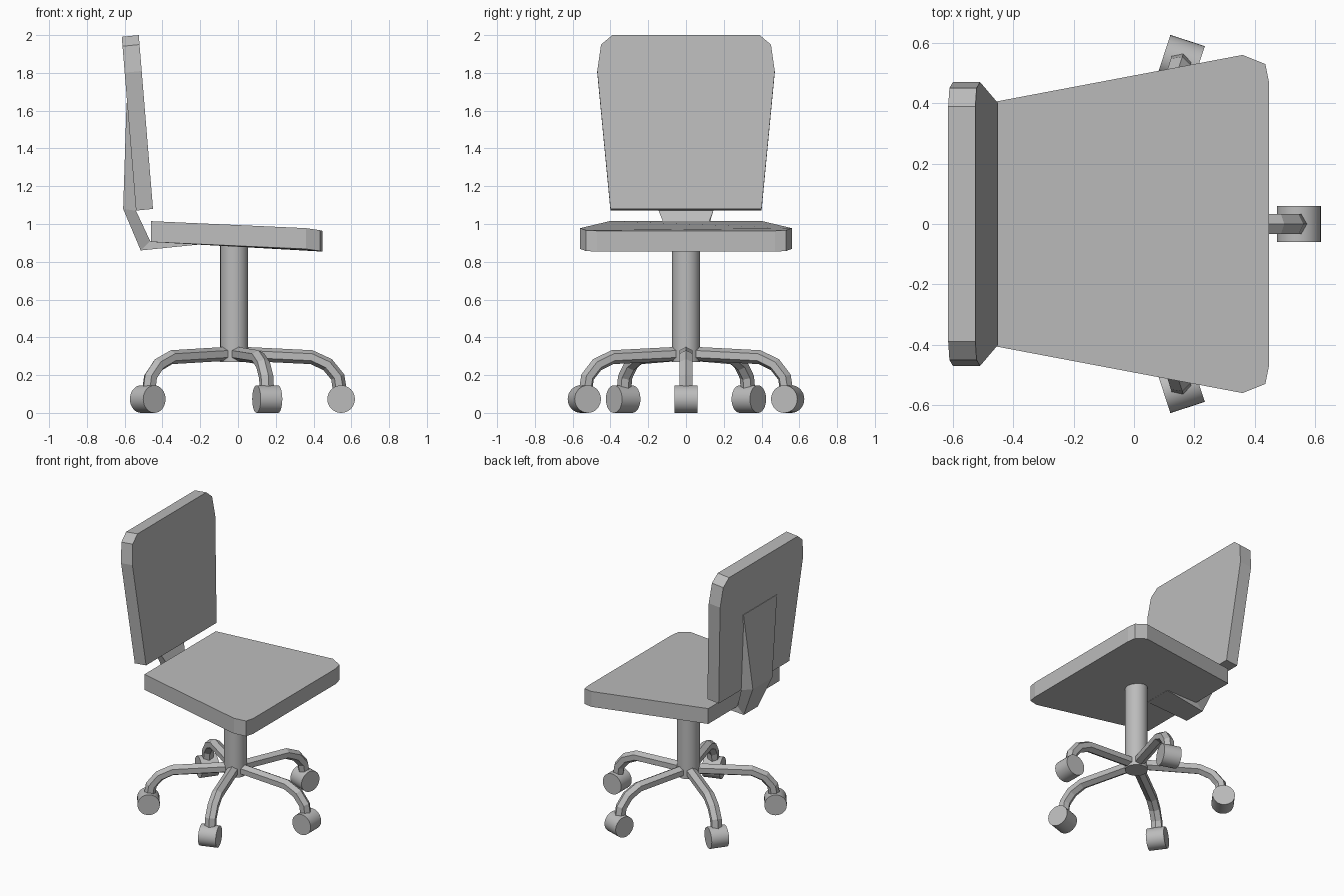
import bpy, bmesh, math
from mathutils import Vector, Matrix

cube = bpy.data.objects.get("Cube")
if cube:
    bpy.data.objects.remove(cube)

grey = bpy.data.materials.new("plain grey")
grey.use_nodes = True
COLOUR = (0.5, 0.5, 0.5, 1)
grey.diffuse_color = COLOUR
grey.node_tree.nodes["Principled BSDF"].inputs["Base Color"].default_value = COLOUR

AXIS_X = -0.02  # centre of the pedestal


def make(name, bm, smooth=False):
    bmesh.ops.recalc_face_normals(bm, faces=bm.faces)
    mesh = bpy.data.meshes.new(name)
    bm.to_mesh(mesh)
    bm.free()
    mesh.materials.append(grey)
    obj = bpy.data.objects.new(name, mesh)
    bpy.context.collection.objects.link(obj)
    if smooth:
        bpy.ops.object.select_all(action='DESELECT')
        bpy.context.view_layer.objects.active = obj
        obj.select_set(True)
        bpy.ops.object.shade_smooth_by_angle(angle=math.radians(35))
    return obj


def loft(name, rings):
    """Skin a row of equal-sized point rings and cap both ends."""
    bm = bmesh.new()
    loops = [[bm.verts.new(p) for p in ring] for ring in rings]
    for a, b in zip(loops, loops[1:]):
        for i in range(len(a)):
            j = (i + 1) % len(a)
            bm.faces.new((a[i], a[j], b[j], b[i]))
    bm.faces.new(loops[0])
    bm.faces.new(loops[-1])
    return make(name, bm)


def cylinder(name, radius, depth, matrix, sides=32):
    bm = bmesh.new()
    bmesh.ops.create_cone(bm, cap_ends=True, segments=sides, radius1=radius,
                          radius2=radius, depth=depth, matrix=matrix)
    return make(name, bm, smooth=True)


def mirrored(half):
    """Close a half outline of (a, y, ...) points across y = 0."""
    return half + [(p[0], -p[1], *p[2:]) for p in reversed(half)]


# Seat: tapered board sloping down to the front
seat = mirrored([(-0.46, 0.405, 1.015), (0.36, 0.56, 0.978),
                 (0.435, 0.53, 0.967), (0.447, 0.47, 0.964)])
loft("seat", [[(x, y, z - drop) for x, y, z in seat] for drop in (0, 0.11)])

# Backrest: leaning board with clipped top corners
back = mirrored([(1.08, 0.4), (1.81, 0.47), (1.95, 0.45), (2.0, 0.39)])
loft("backrest", [[(-0.45 - 0.082 * (z - 1.08) - inset, y, z - inset * 0.1)
                   for z, y in back] for inset in (0, 0.09)])

# Bracket: bent strap joining the seat to the backrest (outer x, z, half width; inner x, z, half width)
strap = [(-0.59, 1.64, 0.19, -0.57, 1.64, 0.19),
         (-0.608, 1.08, 0.11, -0.54, 1.07, 0.145),
         (-0.515, 0.86, 0.08, -0.465, 0.91, 0.08),
         (-0.2, 0.892, 0.1, -0.2, 0.91, 0.1)]
loft("back_bracket", [[(ox, ow, oz), (ox, -ow, oz), (ix, -iw, iz), (ix, iw, iz)]
                      for ox, oz, ow, ix, iz, iw in strap])

# Pedestal
cylinder("pedestal", 0.074, 0.65, Matrix.Translation((AXIS_X, 0, 0.595)))

# Five bent hexagonal legs, each ending in a caster
path = [Vector(p) for p in ((0, 0.315), (0.41, 0.295), (0.495, 0.255),
                            (0.548, 0.19), (0.566, 0.075))]
section = [(0.035 * math.sin(math.radians(60 * k)) * 1.12,
            0.037 * math.cos(math.radians(60 * k))) for k in range(6)]
for n in range(5):
    spin = Matrix.Translation((AXIS_X, 0, 0)) @ Matrix.Rotation(n * math.tau / 5, 4, 'Z')
    rings = []
    for i, p in enumerate(path):
        along = (path[min(i + 1, len(path) - 1)] - path[max(i - 1, 0)]).normalized()
        rings.append([spin @ Vector((p.x - along.y * v, w, p.y + along.x * v))
                      for w, v in section])
    loft(f"leg_{n + 1}", rings)
    cylinder(f"caster_{n + 1}", 0.073, 0.12,
             spin @ Matrix.Translation((0.566, 0, 0.073)) @ Matrix.Rotation(math.pi / 2, 4, 'X'))
